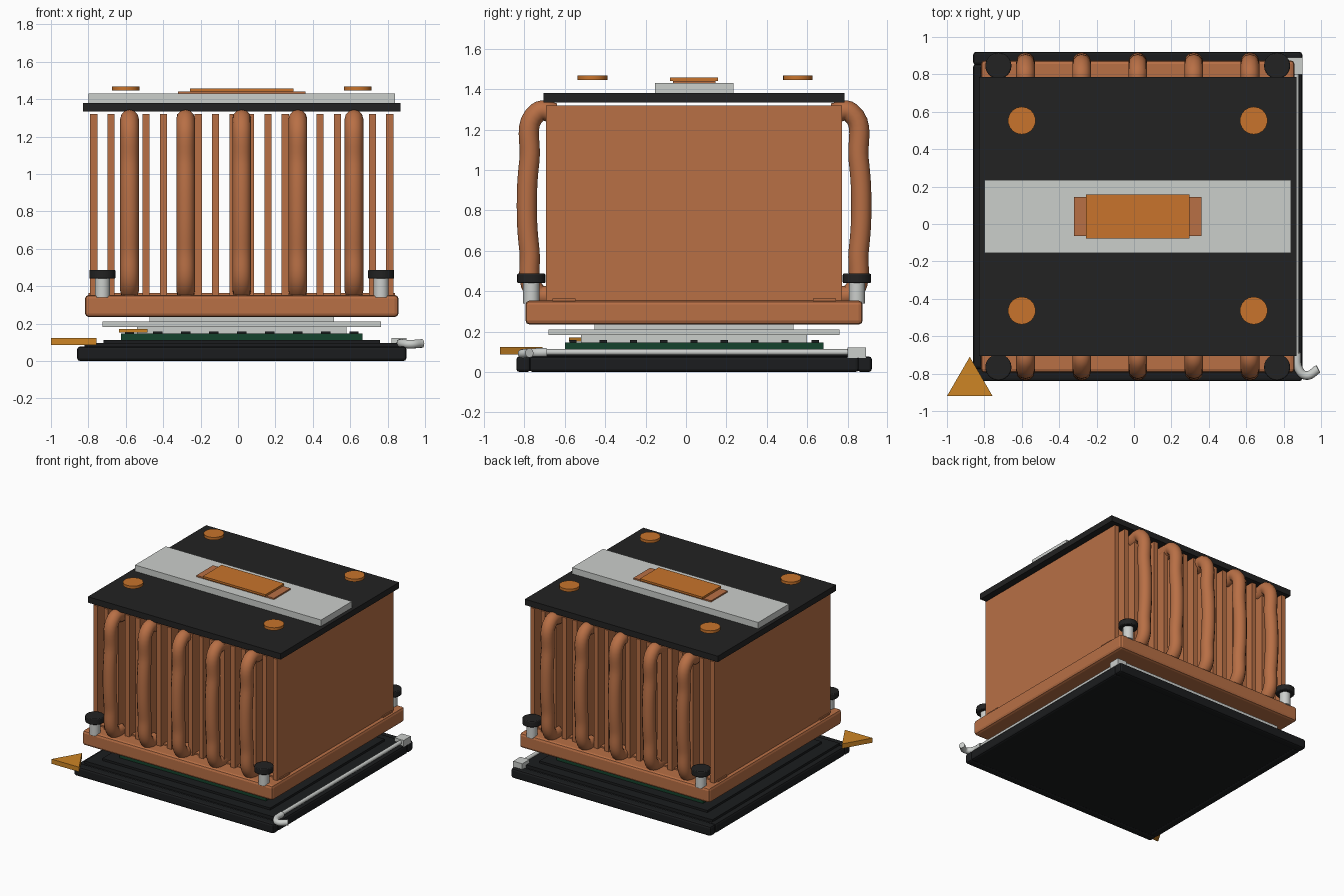
import bpy, bmesh, math
from mathutils import Vector

cube = bpy.data.objects.get("Cube")
if cube:
    bpy.data.objects.remove(cube, do_unlink=True)


def material(name, r, g, b):
    m = bpy.data.materials.new(name)
    m.use_nodes = True
    m.diffuse_color = (r, g, b, 1)
    m.node_tree.nodes["Principled BSDF"].inputs["Base Color"].default_value = (r, g, b, 1)
    return m


COPPER = material("copper", 0.48, 0.16, 0.06)
ORANGE = material("orange_copper", 0.58, 0.175, 0.025)
GOLD = material("gold", 0.61, 0.235, 0.018)
BLACK = material("plate_black", 0.016, 0.016, 0.016)
DARK = material("socket_black", 0.011, 0.012, 0.013)
SILVER = material("silver", 0.60, 0.62, 0.60)
GREEN = material("board_green", 0.007, 0.055, 0.025)

CX, CY = 0.02, 0.04  # centre of the stack


def finish(name, mesh, mat, bevel=0, smooth=False):
    obj = bpy.data.objects.new(name, mesh)
    bpy.context.collection.objects.link(obj)
    mesh.materials.clear()
    mesh.materials.append(mat)
    if bevel:
        mod = obj.modifiers.new("edge", "BEVEL")
        mod.width, mod.segments = bevel, 2
    if smooth:
        bpy.ops.object.select_all(action="DESELECT")
        obj.select_set(True)
        bpy.context.view_layer.objects.active = obj
        bpy.ops.object.shade_smooth_by_angle(angle=math.radians(40))
    return obj


def box(name, x, y, z, mat, bevel=0):
    """Box from (min, max) ranges."""
    bm = bmesh.new()
    bmesh.ops.create_cube(bm, size=1)
    for v in bm.verts:
        v.co = Vector([(lo + hi) / 2 + c * (hi - lo) for c, (lo, hi) in zip(v.co, (x, y, z))])
    mesh = bpy.data.meshes.new(name)
    bm.to_mesh(mesh)
    bm.free()
    return finish(name, mesh, mat, bevel)


def disc(name, x, y, z, r, mat, sides=24, bevel=0):
    bm = bmesh.new()
    bmesh.ops.create_cone(bm, cap_ends=True, segments=sides, radius1=r, radius2=r, depth=z[1] - z[0])
    bmesh.ops.translate(bm, verts=bm.verts, vec=(x, y, sum(z) / 2))
    mesh = bpy.data.meshes.new(name)
    bm.to_mesh(mesh)
    bm.free()
    return finish(name, mesh, mat, bevel, True)


def arrow(name, x, y, half, length, z):
    """Triangular marker with its base edge at y, pointing back."""
    bm = bmesh.new()
    face = bm.faces.new([bm.verts.new(p) for p in
                         ((x - half, y, z[0]), (x + half, y, z[0]), (x, y + length, z[0]))])
    ext = bmesh.ops.extrude_face_region(bm, geom=[face])
    top = [v for v in ext["geom"] if isinstance(v, bmesh.types.BMVert)]
    bmesh.ops.translate(bm, verts=top, vec=(0, 0, z[1] - z[0]))
    bmesh.ops.recalc_face_normals(bm, faces=bm.faces)
    mesh = bpy.data.meshes.new(name)
    bm.to_mesh(mesh)
    bm.free()
    finish(name, mesh, GOLD)


def tube(name, points, r, mat):
    curve = bpy.data.curves.new(name, "CURVE")
    curve.dimensions = "3D"
    curve.bevel_depth, curve.bevel_resolution = r, 4
    curve.use_fill_caps = True
    curve.resolution_u = 8
    spline = curve.splines.new("BEZIER")
    spline.bezier_points.add(len(points) - 1)
    for bp, p in zip(spline.bezier_points, points):
        bp.co = p
        bp.handle_left_type = bp.handle_right_type = "AUTO"
    helper = bpy.data.objects.new(name + "_path", curve)
    bpy.context.collection.objects.link(helper)
    dg = bpy.context.evaluated_depsgraph_get()
    mesh = bpy.data.meshes.new_from_object(helper.evaluated_get(dg))
    bpy.data.objects.remove(helper, do_unlink=True)
    return finish(name, mesh, mat, smooth=True)


def slab(name, hx, hy, z, mat, bevel=0):
    """Box centred on the stack."""
    return box(name, (CX - hx, CX + hx), (CY - hy, CY + hy), z, mat, bevel)


# Socket: floor, rim bars and stepped deck
slab("socket_floor", 0.86, 0.82, (0.005, 0.07), DARK)
for s, side in ((-1, "front"), (1, "back")):
    y = CY + s * 0.845
    box(f"socket_rim_{side}", (CX - 0.88, CX + 0.88), (y - 0.035, y + 0.035), (0, 0.077), DARK, 0.015)
for s, side in ((1, "left"), (-1, "right")):
    x = CX + s * 0.845
    box(f"socket_rim_{side}", (x - 0.035, x + 0.035), (CY - 0.815, CY + 0.815), (0, 0.077), DARK, 0.015)
slab("socket_step", 0.84, 0.80, (0.06, 0.095), DARK)
slab("socket_deck", 0.74, 0.72, (0.09, 0.112), DARK)

# Latch lever and hinge block
tube("latch_rod", [(0.868, 0.84, 0.098), (0.868, 0.1, 0.098), (0.868, -0.72, 0.098)], 0.015, SILVER)
tube("latch_hook", [(0.87, -0.69, 0.096), (0.88, -0.775, 0.093), (0.92, -0.81, 0.09), (0.985, -0.775, 0.094)],
     0.023, SILVER)
box("latch_block", (0.82, 0.90), (0.80, 0.89), (0.07, 0.122), SILVER)

# Chip: board, components and heat spreader
slab("chip_board", 0.645, 0.64, (0.112, 0.146), GREEN)
for i in range(7):
    d = (i - 3) * 0.15
    for s in (-1, 1):
        for name, x, y in (("row", CX + d, CY + s * 0.60), ("column", CX + s * 0.60, CY + d)):
            box(f"chip_component_{name}", (x - 0.025, x + 0.025), (y - 0.018, y + 0.018), (0.145, 0.158), DARK)
slab("spreader_foot", 0.56, 0.56, (0.146, 0.185), SILVER)
slab("spreader_plate", 0.745, 0.72, (0.183, 0.21), SILVER)
slab("spreader_top", 0.493, 0.493, (0.21, 0.236), SILVER)
box("contact_pad", (-0.33, -0.21), (-0.26, -0.17), (0.228, 0.238), COPPER)
arrow("chip_marker", -0.56, -0.58, 0.077, 0.13, (0.152, 0.17))
arrow("socket_marker", -0.878, -0.92, 0.122, 0.21, (0.086, 0.123))

# Cooler base with cross strips
slab("cooler_base", 0.838, 0.835, (0.235, 0.353), COPPER, 0.02)
for s in (-1, 1):
    y = CY + s * 0.645
    box("base_strip", (CX - 0.82, CX + 0.82), (y - 0.057, y + 0.057), (0.35, 0.364), COPPER)

# Cooling fins
for i in range(18):
    x = CX + (i - 8.5) * 0.0931
    box(f"fin_{i + 1}", (x - 0.019, x + 0.019), (CY - 0.733, CY + 0.733), (0.35, 1.32), COPPER)

# Bowed heat pipes on both faces
PIPE = ((0.68, 1.28), (0.775, 1.285), (0.815, 1.05), (0.828, 0.82), (0.815, 0.6), (0.78, 0.39), (0.70, 0.375))
for i in range(5):
    x = CX + (i - 2) * 0.30
    for s, side in ((-1, "front"), (1, "back")):
        tube(f"heat_pipe_{side}_{i + 1}", [(x, CY + s * d, z) for d, z in PIPE], 0.05, COPPER)

# Corner screws
for sx in (-1, 1):
    for sy in (-1, 1):
        x, y = CX + sx * 0.745, CY + sy * 0.806
        disc("screw_post", x, y, (0.34, 0.445), 0.04, SILVER)
        disc("screw_cap", x, y, (0.44, 0.487), 0.07, BLACK, bevel=0.006)

# Top cover, strip and badge plates
slab("top_cover", 0.85, 0.745, (1.333, 1.38), BLACK)
slab("top_strip", 0.82, 0.194, (1.38, 1.43), SILVER)
slab("badge_base", 0.342, 0.105, (1.43, 1.441), COPPER)
slab("badge_face", 0.276, 0.118, (1.441, 1.457), ORANGE)

# Raised cover studs
for sx in (-1, 1):
    for sy in (-1, 1):
        disc("cover_stud", CX + sx * 0.62, CY + 0.005 + sy * 0.508, (1.445, 1.467), 0.074, ORANGE, 18)
